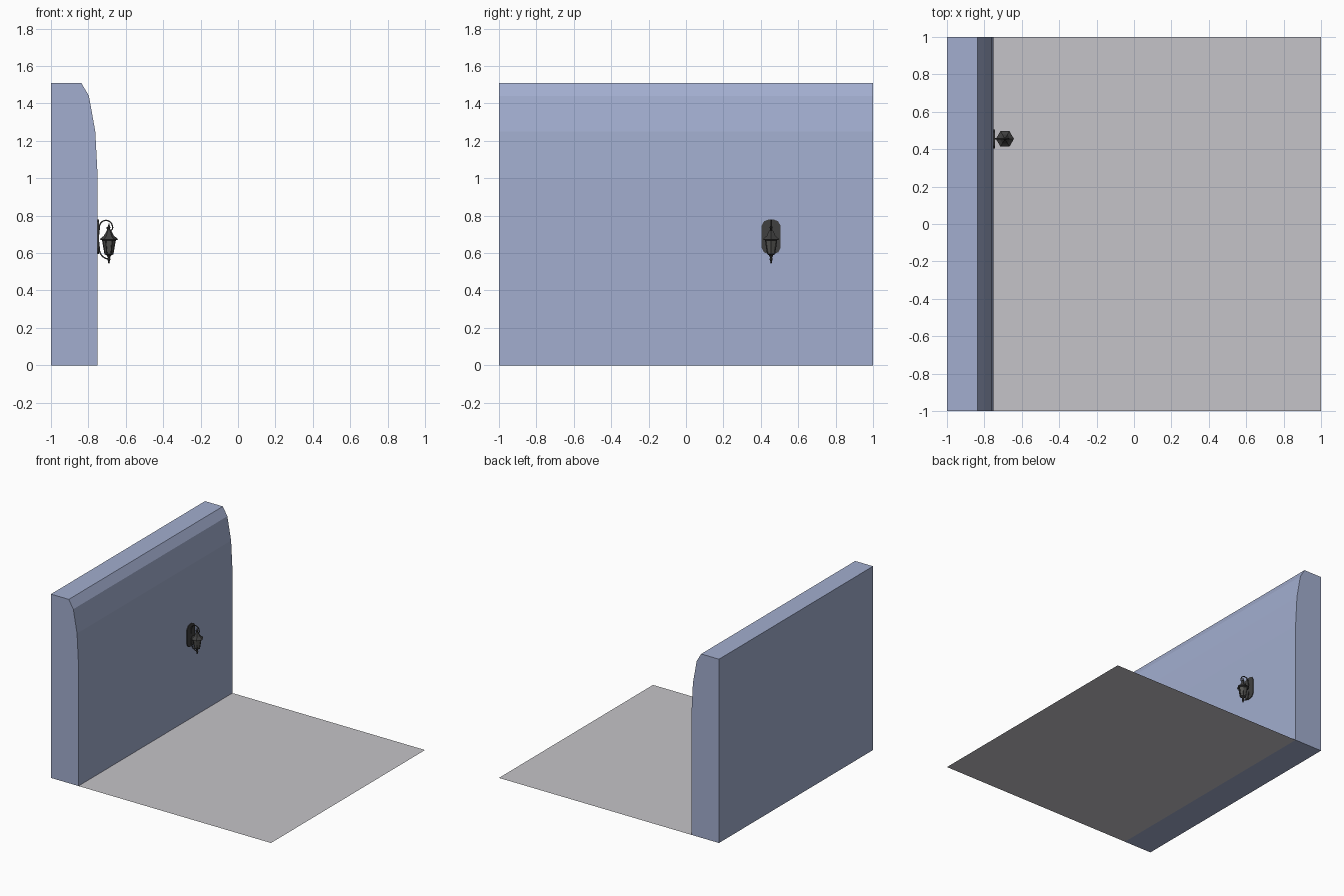
import bpy, bmesh, math
from mathutils import Vector

cube = bpy.data.objects.get("Cube")
if cube:
    bpy.data.objects.remove(cube, do_unlink=True)


def material(name, rgb):
    m = bpy.data.materials.new(name)
    m.use_nodes = True
    m.diffuse_color = (*rgb, 1)
    m.node_tree.nodes["Principled BSDF"].inputs["Base Color"].default_value = (*rgb, 1)
    return m


BLUE = material("wall blue", (0.36, 0.42, 0.62))
GREY = material("floor grey", (0.56, 0.55, 0.58))
IRON = material("dark iron", (0.05, 0.05, 0.05))
GLASS = material("smoky glass", (0.09, 0.09, 0.085))
LX, LY = -0.69, 0.455  # lantern axis


def finish(name, bm, mat):
    bmesh.ops.recalc_face_normals(bm, faces=bm.faces)
    me = bpy.data.meshes.new(name)
    bm.to_mesh(me)
    bm.free()
    me.materials.append(mat)
    ob = bpy.data.objects.new(name, me)
    bpy.context.collection.objects.link(ob)
    return ob


def prism(name, points, offset, mat):
    """Extrude a flat outline by an offset vector."""
    bm = bmesh.new()
    face = bm.faces.new([bm.verts.new(p) for p in points])
    if offset:
        out = bmesh.ops.extrude_face_region(bm, geom=[face], use_keep_orig=True)
        bmesh.ops.translate(bm, vec=offset, verts=[v for v in out["geom"] if isinstance(v, bmesh.types.BMVert)])
    return finish(name, bm, mat)


def turned(name, profile, mat, sides=6):
    """Stack rings of (radius, height) around the lantern axis."""
    bm = bmesh.new()
    rings = []
    for r, z in profile:
        rings.append([bm.verts.new((LX + r * math.cos(a), LY + r * math.sin(a), z))
                      for a in (math.tau * i / sides for i in range(sides))])
    for low, high in zip(rings, rings[1:]):
        for i in range(sides):
            j = (i + 1) % sides
            bm.faces.new((low[i], low[j], high[j], high[i]))
    bm.faces.new(rings[0])
    bm.faces.new(rings[-1])
    return finish(name, bm, mat)


def rod(name, points, radius):
    """Round bar along a path."""
    cu = bpy.data.curves.new(name, "CURVE")
    cu.dimensions = "3D"
    cu.bevel_depth = radius
    cu.bevel_resolution = 1
    cu.use_fill_caps = True
    sp = cu.splines.new("POLY")
    sp.points.add(len(points) - 1)
    for p, co in zip(sp.points, points):
        p.co = (*co, 1)
    cu.materials.append(IRON)
    ob = bpy.data.objects.new(name, cu)
    bpy.context.collection.objects.link(ob)


def arc(cx, cz, rx, rz, start, end, n=12):
    """Arc in the plane of the bracket, angles in degrees."""
    angles = (math.radians(start + (end - start) * i / n) for i in range(n + 1))
    return [(cx + rx * math.cos(a), LY, cz + rz * math.sin(a)) for a in angles]


# Wall with rounded upper edge, and floor sheet
wall_outline = [(-1, 0), (-0.75, 0), (-0.75, 1.0), (-0.763, 1.25),
                (-0.797, 1.44), (-0.838, 1.51), (-1, 1.51)]
prism("wall", [(x, -1, z) for x, z in wall_outline], Vector((0, 2, 0)), BLUE)
prism("floor", [(-0.75, -1, 0), (1, -1, 0), (1, 1, 0), (-0.75, 1, 0)], None, GREY)

# Wall plate: tall outline with clipped corners
corners = [(0.05, 0.06), (0.038, 0.083), (0.015, 0.092)]
quarter = corners + [(-y, z) for y, z in reversed(corners)]
plate = quarter + [(-y, -z) for y, z in quarter]
prism("wall_plate", [(-0.75, LY + y, 0.687 + z) for y, z in plate], Vector((0.006, 0, 0)), IRON)

# Bracket: upper scroll and lower arm
rod("upper_scroll", [(-0.744, LY, 0.7)] + arc(-0.706, 0.735, 0.036, 0.04, 180, 0, 14)
    + arc(-0.685, 0.735, 0.015, 0.014, 0, -200, 8), 0.004)
rod("lower_arm", [(-0.744, LY, 0.66)] + arc(-0.69, 0.625, 0.052, 0.056, 180, 270), 0.004)

# Lantern body, corner bars, roof, base and finials
turned("lantern_glass", [(0.021, 0.598), (0.034, 0.672)], GLASS)
for i in range(6):
    a = math.tau * i / 6
    rod("corner_bar", [(LX + r * math.cos(a), LY + r * math.sin(a), z)
                       for r, z in ((0.022, 0.597), (0.035, 0.673))], 0.003)
turned("lantern_roof", [(0.036, 0.668), (0.048, 0.672), (0.046, 0.678), (0.027, 0.692),
                        (0.015, 0.715), (0.006, 0.728)], IRON)
turned("lantern_base", [(0.012, 0.588), (0.024, 0.594), (0.024, 0.6)], IRON)
turned("top_finial", [(0.004, 0.724), (0.005, 0.731), (0.009, 0.737), (0.005, 0.744), (0.002, 0.757)], IRON, 8)
turned("bottom_finial", [(0.002, 0.545), (0.006, 0.551), (0.004, 0.557), (0.009, 0.566),
                         (0.006, 0.575), (0.012, 0.59)], IRON, 8)
